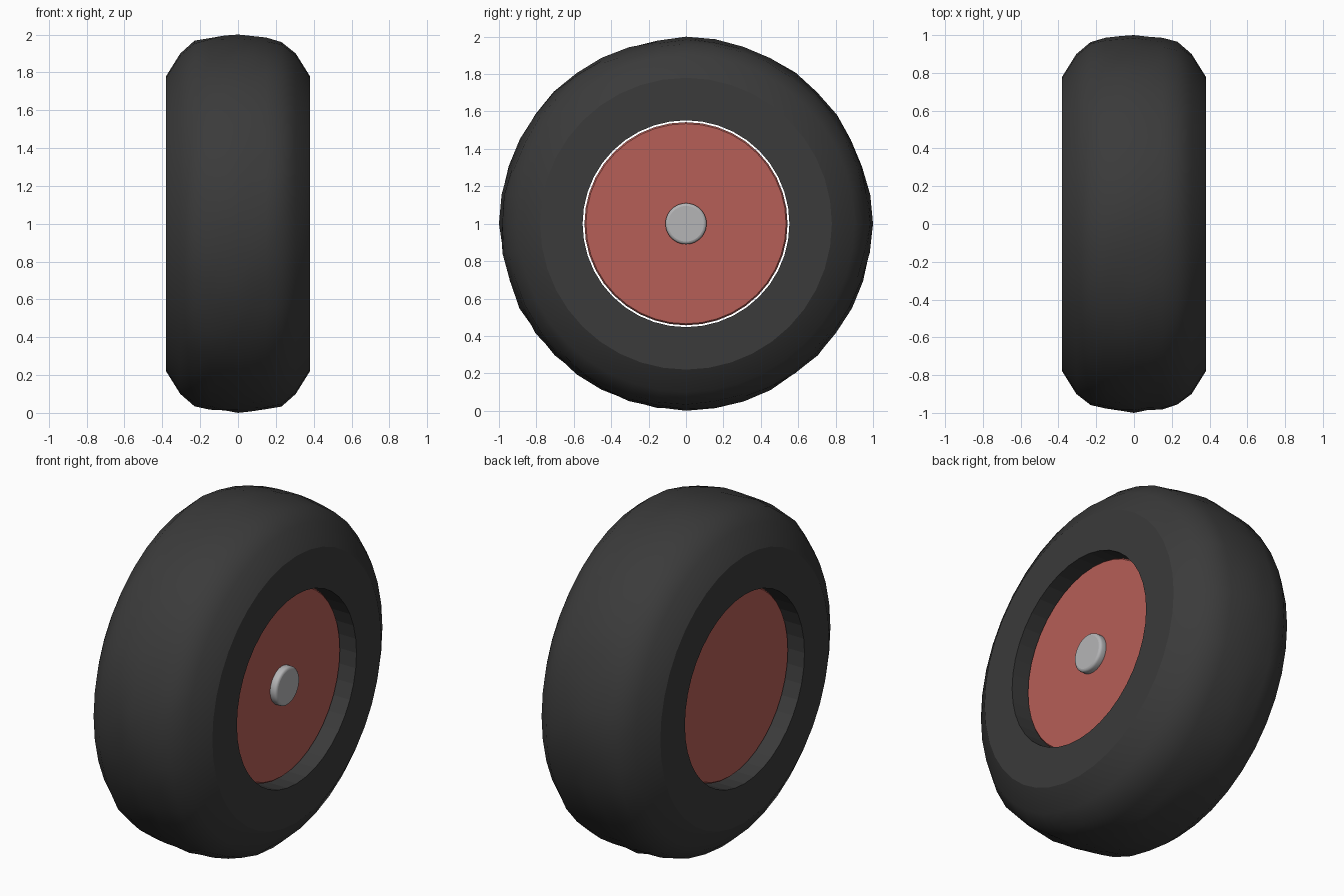
import bpy, bmesh, math, random
from mathutils import Matrix

random.seed(4)
SEG = 40

cube = bpy.data.objects.get("Cube")
if cube:
    bpy.data.objects.remove(cube, do_unlink=True)


def material(name, rgb):
    m = bpy.data.materials.new(name)
    m.use_nodes = True
    m.diffuse_color = (*rgb, 1)
    bsdf = next(n for n in m.node_tree.nodes if n.type == 'BSDF_PRINCIPLED')
    bsdf.inputs["Base Color"].default_value = (*rgb, 1)
    return m


rubber = material("dark rubber", (0.043, 0.043, 0.043))
red = material("rim red", (0.47, 0.113, 0.095))
metal = material("hub grey", (0.46, 0.46, 0.47))


def finish(bm, name, mat):
    bmesh.ops.recalc_face_normals(bm, faces=bm.faces)
    for f in bm.faces:
        f.smooth = True
    me = bpy.data.meshes.new(name)
    bm.to_mesh(me)
    bm.free()
    me.materials.append(mat)
    ob = bpy.data.objects.new(name, me)
    ob.location.z = 1
    bpy.context.collection.objects.link(ob)
    return ob


# Tyre: half profile (x, radius) mirrored, then swept round the axle
half = [(0.38, 0.553), (0.38, 0.78), (0.305, 0.9), (0.23, 0.968), (0.15, 0.987), (0.07, 0.997)]
profile = half + [(0, 1.0)] + [(-x, r) for x, r in reversed(half)]
bm = bmesh.new()
rings = []
for i in range(SEG):
    a = 2 * math.pi * i / SEG
    ring = []
    for x, r in profile:
        # slightly worn, uneven tread
        if abs(x) < 0.25 and not (x == 0 and i % (SEG // 4) == 0):
            r -= random.uniform(0, 0.013)
        ring.append(bm.verts.new((x, r * math.cos(a), r * math.sin(a))))
    rings.append(ring)
n = len(profile)
for i in range(SEG):
    a, b = rings[i], rings[(i + 1) % SEG]
    for j in range(n):
        k = (j + 1) % n
        bm.faces.new((a[j], a[k], b[k], b[j]))
# crisp sidewall borders
for e in bm.edges:
    if all(abs(v.co.x) > 0.37 for v in e.verts):
        radii = [math.hypot(v.co.y, v.co.z) for v in e.verts]
        if abs(radii[0] - radii[1]) < 0.01:
            e.smooth = False
finish(bm, "tyre", rubber)


def disc(name, mat, radius, x0, x1, bevel, steps):
    """Cylinder along x with softened rims."""
    bm = bmesh.new()
    bmesh.ops.create_cone(bm, cap_ends=True, segments=SEG, radius1=radius,
                          radius2=radius, depth=x1 - x0)
    bmesh.ops.rotate(bm, verts=bm.verts, matrix=Matrix.Rotation(math.pi / 2, 3, 'Y'))
    # place the first vertex on the same angles as the tyre
    bmesh.ops.translate(bm, verts=bm.verts, vec=((x0 + x1) / 2, 0, 0))
    rim = [e for e in bm.edges if abs(e.verts[0].co.x - e.verts[1].co.x) < 1e-4]
    bmesh.ops.bevel(bm, geom=rim, offset=bevel, segments=steps, profile=0.5,
                    affect='EDGES')
    for e in bm.edges:
        if any(len(f.verts) > 4 for f in e.link_faces):
            e.smooth = False
    return finish(bm, name, mat)


# Recessed wheel disc, leaving a thin gap to the tyre
disc("wheel_disc", red, 0.543, -0.285, 0.285, 0.008, 1)

# Hub cap on one side only
disc("hub_cap", metal, 0.11, 0.27, 0.325, 0.015, 3)
